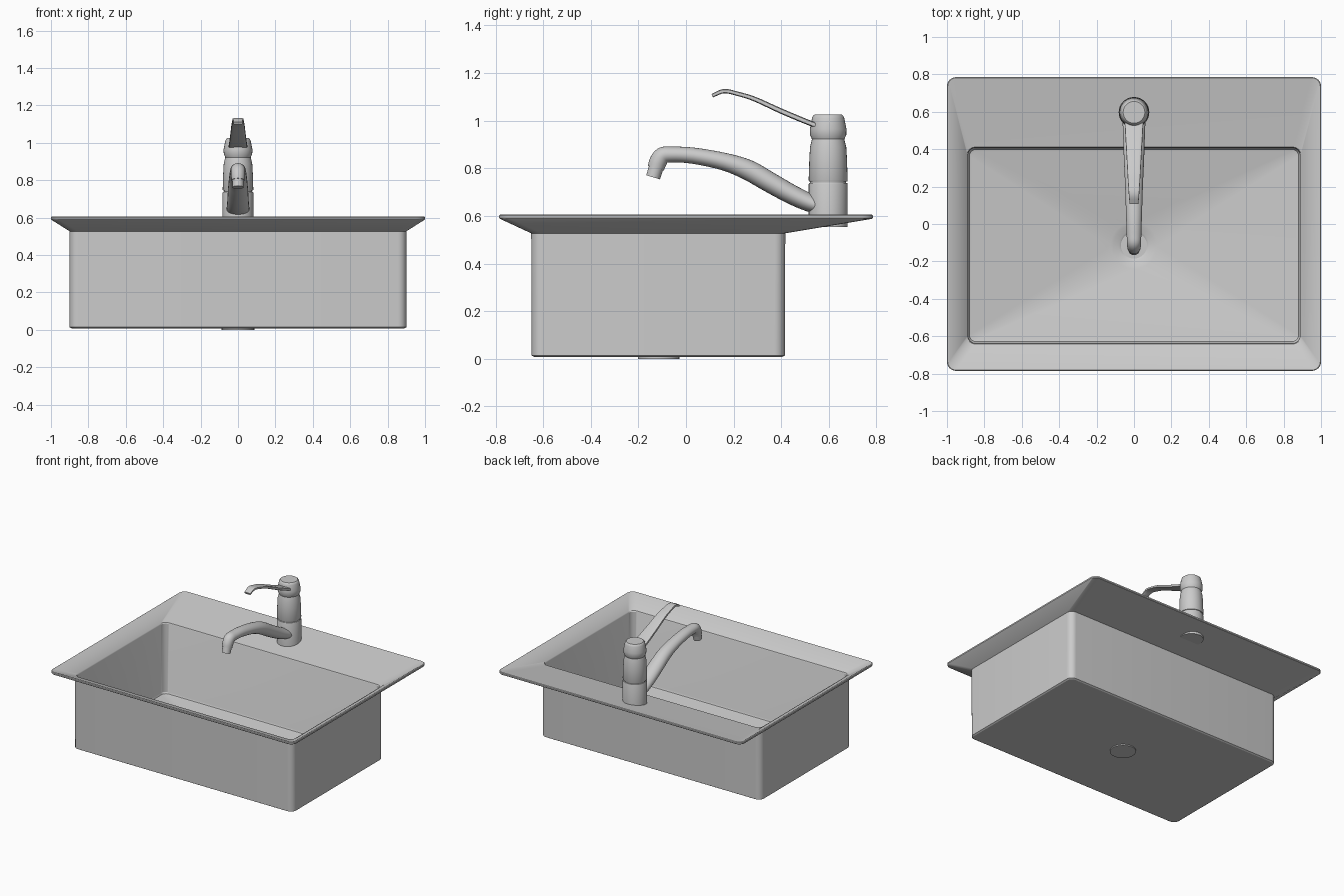
import bpy, bmesh, math
from mathutils import Vector

if "Cube" in bpy.data.objects:
    bpy.data.objects.remove(bpy.data.objects["Cube"])

TAU = 2 * math.pi


def finish(name, bm, angle=35):
    bmesh.ops.remove_doubles(bm, verts=bm.verts, dist=1e-5)
    bmesh.ops.recalc_face_normals(bm, faces=bm.faces)
    me = bpy.data.meshes.new(name)
    bm.to_mesh(me)
    bm.free()
    ob = bpy.data.objects.new(name, me)
    bpy.context.collection.objects.link(ob)
    bpy.ops.object.select_all(action='DESELECT')
    ob.select_set(True)
    bpy.context.view_layer.objects.active = ob
    bpy.ops.object.shade_smooth_by_angle(angle=math.radians(angle))
    return ob


def loft(name, loops, angle=35):
    """Skin a list of equal-length point loops and cap both ends."""
    bm = bmesh.new()
    rings = [[bm.verts.new(p) for p in loop] for loop in loops]
    n = len(rings[0])
    for a, b in zip(rings, rings[1:]):
        for i in range(n):
            j = (i + 1) % n
            bm.faces.new((a[i], a[j], b[j], b[i]))
    bm.faces.new(rings[0])
    bm.faces.new(rings[-1])
    return finish(name, bm, angle)


def rounded_rect(hx, y0, y1, r, z, seg=8):
    pts = []
    corners = [(hx - r, y1 - r), (r - hx, y1 - r), (r - hx, y0 + r), (hx - r, y0 + r)]
    for k, (cx, cy) in enumerate(corners):
        for i in range(seg + 1):
            a = (k + i / seg) * math.pi / 2
            pts.append((cx + r * math.cos(a), cy + r * math.sin(a), z))
    return pts


def circle(cy, r, z):
    return rounded_rect(r, cy - r, cy + r, r, z)


def spline(rows, steps):
    """Catmull-Rom through rows of numbers."""
    v = [Vector(r) for r in rows]
    v = [2 * v[0] - v[1]] + v + [2 * v[-1] - v[-2]]
    out = []
    for p0, p1, p2, p3 in zip(v, v[1:], v[2:], v[3:]):
        for s in range(steps):
            t = s / steps
            out.append(0.5 * (2 * p1 + (p2 - p0) * t + (2 * p0 - 5 * p1 + 4 * p2 - p3) * t * t
                              + (3 * p1 - p0 - 3 * p2 + p3) * t ** 3))
    return out + [v[-2]]


def sweep(name, rows, steps=4, sides=24, power=1.0, angle=35):
    """Sweep an oval section along a y-z path; rows are (y, z, half width, half thickness)."""
    path = spline(rows, steps)
    loops = []
    for i, (y, z, w, h) in enumerate(path):
        a, b = path[max(i - 1, 0)], path[min(i + 1, len(path) - 1)]
        d = Vector((b[0] - a[0], b[1] - a[1])).normalized()
        loop = []
        for k in range(sides):
            c, s = math.cos(TAU * k / sides), math.sin(TAU * k / sides)
            c = math.copysign(abs(c) ** power, c) * w
            s = math.copysign(abs(s) ** power, s) * h
            loop.append((c, y - d.y * s, z + d.x * s))
        loops.append(loop)
    return loft(name, loops, angle)


# Sink: one continuous thin sheet from the underside, round the rim, down to the drain
DY = -0.115
loft("sink_basin", [
    circle(DY, 0.087, 0.0),
    circle(DY, 0.087, 0.008),
    rounded_rect(0.890, -0.638, 0.405, 0.035, 0.008),
    rounded_rect(0.900, -0.648, 0.415, 0.045, 0.014),
    rounded_rect(0.900, -0.650, 0.417, 0.045, 0.527),
    rounded_rect(0.997, -0.782, 0.782, 0.045, 0.588),
    rounded_rect(1.000, -0.785, 0.785, 0.048, 0.592),
    rounded_rect(1.000, -0.785, 0.785, 0.048, 0.602),
    rounded_rect(0.996, -0.781, 0.781, 0.045, 0.605),
    rounded_rect(0.985, -0.770, 0.770, 0.040, 0.603),
    rounded_rect(0.892, -0.641, 0.411, 0.042, 0.545),
    rounded_rect(0.888, -0.637, 0.407, 0.040, 0.538),
    rounded_rect(0.886, -0.635, 0.405, 0.040, 0.035),
    rounded_rect(0.880, -0.629, 0.399, 0.036, 0.024),
    rounded_rect(0.868, -0.617, 0.387, 0.030, 0.020),
    circle(DY, 0.125, 0.020),
    circle(DY, 0.110, 0.014),
    circle(DY, 0.080, 0.010),
    circle(DY, 0.070, 0.004),
], 30)

# Faucet body: turned profile of (radius, height)
FY = 0.597
profile = [(0.082, 0.553), (0.082, 0.733), (0.080, 0.738), (0.076, 0.739), (0.076, 0.744),
           (0.080, 0.745), (0.082, 0.750), (0.079, 0.840), (0.075, 0.915), (0.079, 0.930),
           (0.079, 0.945), (0.068, 1.010), (0.064, 1.020), (0.058, 1.025)]
profile[8:11] = [(0.076, 0.890), (0.068, 0.922), (0.076, 0.940), (0.077, 0.965)]
loft("faucet_body", [circle(FY, r, z) for r, z in profile])

# Spout rising from the body and bending down at the tip
sweep("faucet_spout", [
    (0.590, 0.632, 0.062, 0.030), (0.520, 0.655, 0.060, 0.038), (0.440, 0.692, 0.057, 0.041),
    (0.345, 0.745, 0.054, 0.043), (0.260, 0.793, 0.050, 0.043), (0.160, 0.828, 0.046, 0.037),
    (0.030, 0.853, 0.042, 0.034), (-0.060, 0.858, 0.039, 0.033), (-0.098, 0.853, 0.038, 0.036),
    (-0.117, 0.828, 0.037, 0.037), (-0.127, 0.800, 0.035, 0.035)])

# Nozzle ring at the spout tip
sweep("spout_nozzle", [(-0.125, 0.806, 0.031, 0.031), (-0.138, 0.762, 0.030, 0.030)], 1)

# Lever handle: flat tapered strip with a drooping tip
sweep("lever_handle", [
    (0.580, 0.970, 0.052, 0.011), (0.520, 0.990, 0.049, 0.011), (0.400, 1.040, 0.042, 0.011),
    (0.290, 1.090, 0.036, 0.010), (0.220, 1.112, 0.032, 0.009), (0.160, 1.124, 0.028, 0.009),
    (0.110, 1.105, 0.024, 0.008)], 4, 16, 0.45, 40)
